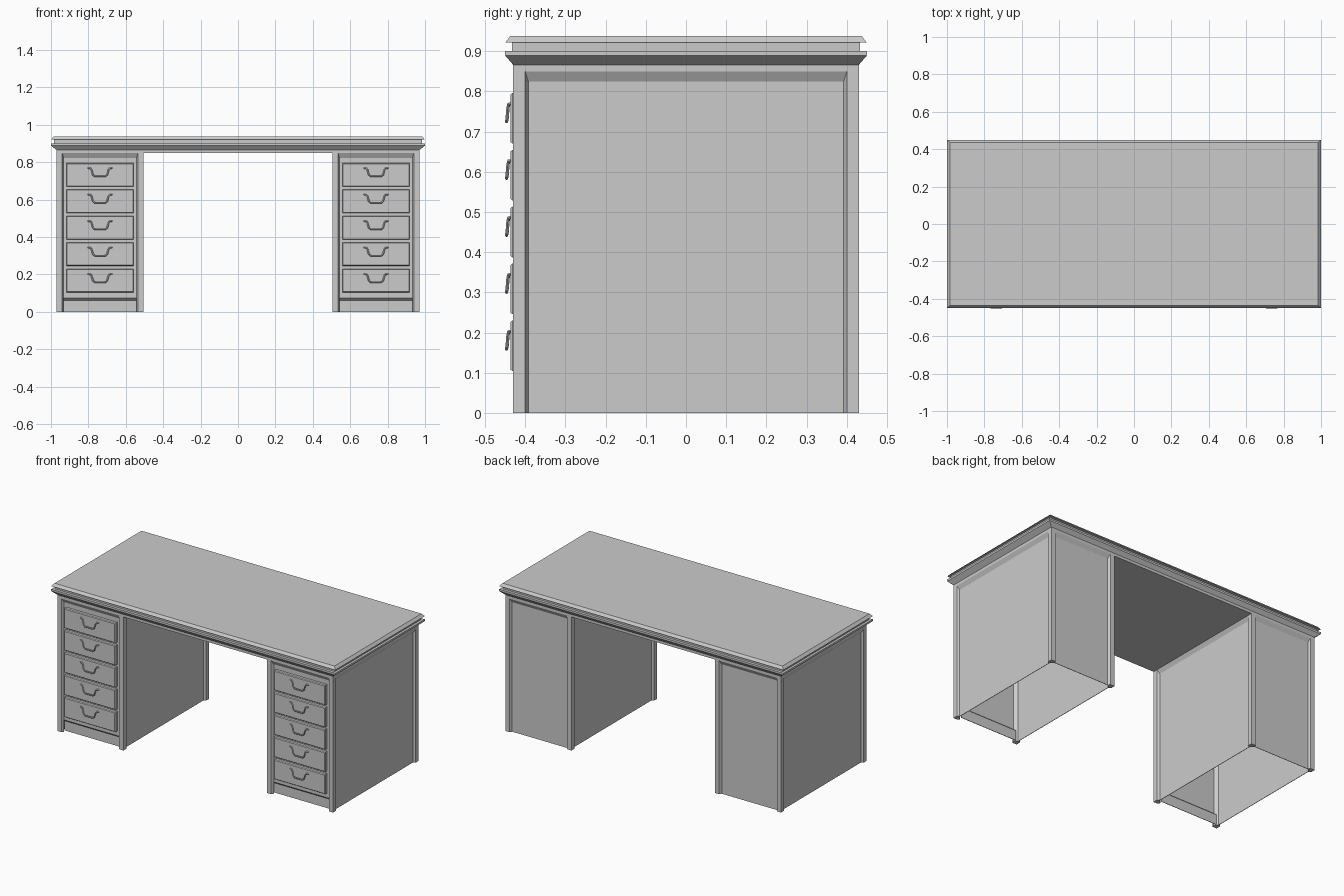
import bpy, bmesh

if "Cube" in bpy.data.objects:
    bpy.data.objects.remove(bpy.data.objects["Cube"])

HX, HY = 0.2325, 0.43      # pedestal half sizes
POST, BEV, D = 0.03, 0.008, 0.014   # post width, post bevel, panel recess
TOP = 0.849                # top of pedestals
SHEET = 0.003


def loft(name, rings):
    """Skin a list of equal-length point rings and cap both ends."""
    bm = bmesh.new()
    vs = [[bm.verts.new(p) for p in r] for r in rings]
    n = len(rings[0])
    for a, b in zip(vs, vs[1:]):
        for i in range(n):
            j = (i + 1) % n
            bm.faces.new((a[i], a[j], b[j], b[i]))
    bm.faces.new(vs[0])
    bm.faces.new(vs[-1])
    bmesh.ops.recalc_face_normals(bm, faces=bm.faces)
    me = bpy.data.meshes.new(name)
    bm.to_mesh(me)
    bm.free()
    ob = bpy.data.objects.new(name, me)
    bpy.context.collection.objects.link(ob)
    return ob


def rect(hx, hy, z):
    return [(-hx, -hy, z), (hx, -hy, z), (hx, hy, z), (-hx, hy, z)]


# Desk top with apron, lower moulding, groove and chamfered slab
loft("desk_top", [rect(*r) for r in (
    (0.97, 0.43, TOP), (0.97, 0.43, 0.866), (1.0, 0.45, 0.889), (1.0, 0.45, 0.901),
    (0.985, 0.433, 0.901), (0.985, 0.433, 0.921), (1.0, 0.45, 0.921), (0.985, 0.437, 0.938))])

# Recessed panel with sloped head, as (depth, z) profile
panel = [(0, TOP), (D, 0.824), (D, 0), (D + SHEET, 0), (D + SHEET, TOP)]
# Front panel also steps back to a plinth at the bottom
front = [(0, TOP), (D, 0.824), (D, 0.075), (0.03, 0.061), (0.03, 0),
         (0.03 + SHEET, 0), (0.03 + SHEET, 0.064), (D + SHEET, 0.078), (D + SHEET, TOP)]

# Drawer handle: bent bar, swept once and reused
cu = bpy.data.curves.new("handle", 'CURVE')
cu.dimensions = '3D'
cu.bevel_depth = 0.0045
cu.bevel_resolution = 1
cu.use_fill_caps = True
half = [(0.066, 0.004, 0.022), (0.052, -0.004, 0.021), (0.045, -0.006, 0.012),
        (0.038, -0.008, -0.014), (0.028, -0.0095, -0.022)]
path = [(-x, y, z) for x, y, z in half] + half[::-1]
sp = cu.splines.new('POLY')
sp.points.add(len(path) - 1)
for p, co in zip(sp.points, path):
    p.co = (*co, 1)
handle = bpy.data.objects.new("drawer_handle", cu)
bpy.context.collection.objects.link(handle)
bpy.context.view_layer.objects.active = handle
handle.select_set(True)
bpy.ops.object.convert(target='MESH')
handle = bpy.context.view_layer.objects.active
bpy.ops.object.shade_smooth_by_angle()
handle_mesh = handle.data
bpy.data.objects.remove(handle)

for side, cx in (("left", -0.7375), ("right", 0.7375)):
    # Corner posts with bevelled inner edges
    q = POST + BEV
    for sx in (-1, 1):
        for sy in (-1, 1):
            sec = [(0, 0), (POST, 0), (q, D), (D, q), (0, POST)]
            loft(f"{side}_post", [[(cx + sx * (HX - u), sy * (HY - v), z) for u, v in sec]
                                  for z in (0, TOP)])
    # Side, back and front panels
    for sx in (-1, 1):
        loft(f"{side}_side_panel", [[(cx + sx * (HX - d), y, z) for d, z in panel]
                                    for y in (POST - HY, HY - POST)])
    loft(f"{side}_back_panel", [[(cx + x, HY - d, z) for d, z in panel]
                                for x in (POST - HX, HX - POST)])
    loft(f"{side}_front_panel", [[(cx + x, d - HY, z) for d, z in front]
                                 for x in (POST - HX, HX - POST)])
    # Five drawers, each with a handle
    for i in range(5):
        zc = 0.733 - 0.1415 * i
        rings = [(0.18, 0.063, -0.414), (0.18, 0.063, -0.432), (0.176, 0.059, -0.437)]
        loft(f"{side}_drawer", [[(cx + a * w, y, zc + b * h) for a, b in
                                 ((-1, -1), (1, -1), (1, 1), (-1, 1))] for w, h, y in rings])
        h = bpy.data.objects.new(f"{side}_drawer_handle", handle_mesh)
        h.location = (cx, -0.437, zc + 0.014)
        bpy.context.collection.objects.link(h)
